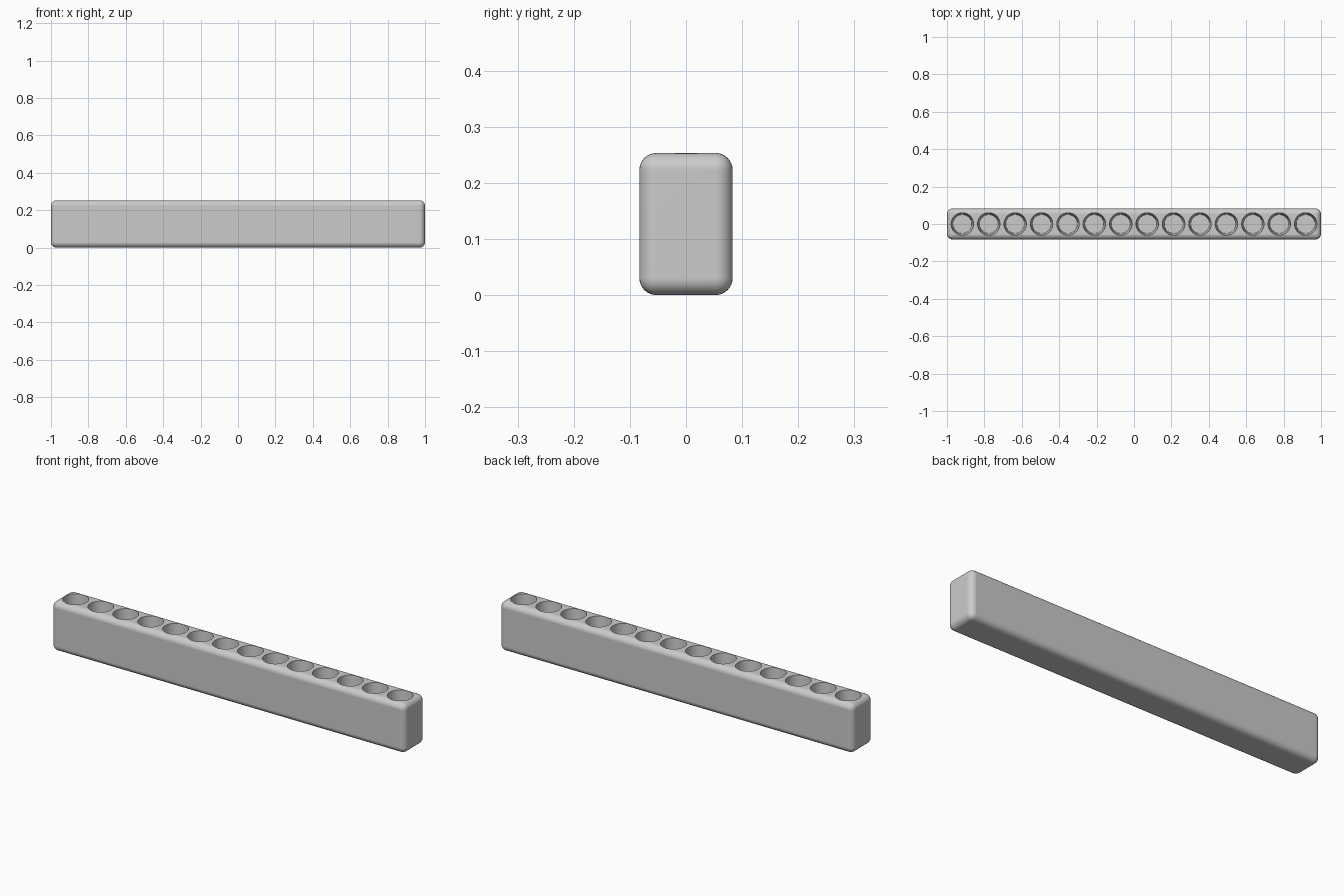
import bpy
import bmesh
import math
from mathutils import Matrix

if "Cube" in bpy.data.objects:
    bpy.data.objects.remove(bpy.data.objects["Cube"], do_unlink=True)

LENGTH, DEPTH, HEIGHT = 2.0, 0.166, 0.253
ROUNDING = 0.03
HOLES, PITCH = 14, 0.1412
TOP_R, FLOOR_R, FLOOR_Z = 0.06, 0.05, 0.04

# Grey plastic
grey = bpy.data.materials.new("grey plastic")
grey.use_nodes = True
colour = (0.6, 0.6, 0.6, 1)
grey.diffuse_color = colour
grey.node_tree.nodes["Principled BSDF"].inputs["Base Color"].default_value = colour


def add_object(name, bm):
    mesh = bpy.data.meshes.new(name)
    bm.to_mesh(mesh)
    bm.free()
    mesh.materials.append(grey)
    obj = bpy.data.objects.new(name, mesh)
    bpy.context.collection.objects.link(obj)
    return obj


# Long block with every edge rounded
bm = bmesh.new()
bmesh.ops.create_cube(bm, size=1)
bmesh.ops.scale(bm, vec=(LENGTH, DEPTH, HEIGHT), verts=bm.verts)
bmesh.ops.translate(bm, vec=(0, 0, HEIGHT / 2), verts=bm.verts)
bmesh.ops.bevel(bm, geom=bm.edges[:], offset=ROUNDING, segments=8,
                profile=0.5, affect='EDGES')
holder = add_object("holder_block", bm)

# Row of slightly tapered sockets, widest exactly at the top face
bm = bmesh.new()
above = 0.02
depth = HEIGHT - FLOOR_Z
slope = (TOP_R - FLOOR_R) / depth
for i in range(HOLES):
    x = (i - (HOLES - 1) / 2) * PITCH
    bmesh.ops.create_cone(
        bm, cap_ends=True, segments=48,
        radius1=FLOOR_R, radius2=TOP_R + slope * above, depth=depth + above,
        matrix=Matrix.Translation((x, 0, FLOOR_Z + (depth + above) / 2)))
cutter = add_object("socket_cutter", bm)
cutter.hide_render = True

# Cut the sockets, then drop the cutter
cut = holder.modifiers.new("sockets", 'BOOLEAN')
cut.operation = 'DIFFERENCE'
cut.solver = 'EXACT'
cut.object = cutter
bpy.ops.object.select_all(action='DESELECT')
holder.select_set(True)
bpy.context.view_layer.objects.active = holder
bpy.ops.object.modifier_apply(modifier=cut.name)
bpy.data.objects.remove(cutter, do_unlink=True)

# Smooth rounding and walls, crisp socket rims, flat sides
bpy.ops.object.shade_smooth_by_angle(angle=math.radians(30))
weighted = holder.modifiers.new("flat sides", 'WEIGHTED_NORMAL')
weighted.keep_sharp = True
